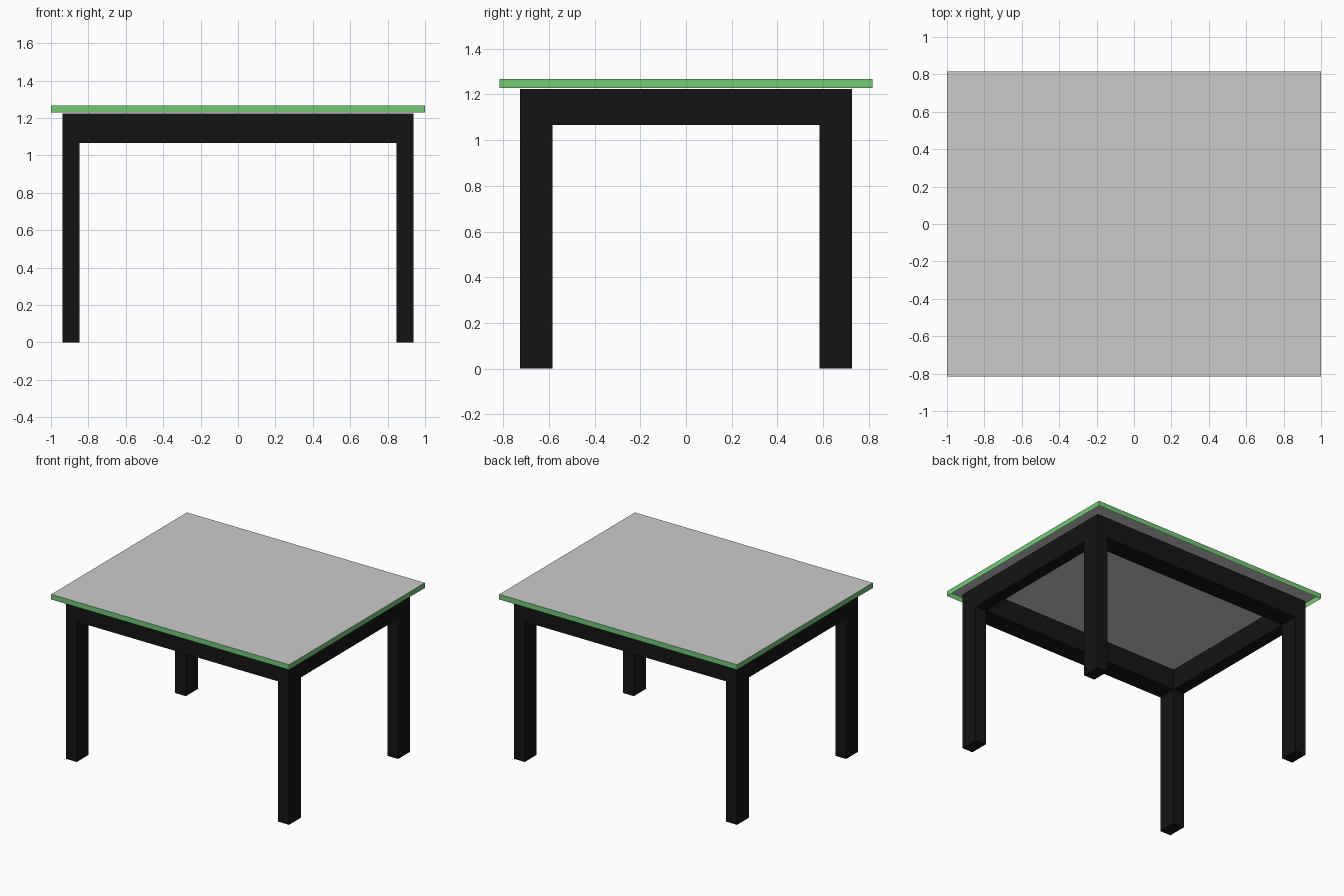
import bpy, bmesh

if "Cube" in bpy.data.objects:
    bpy.data.objects.remove(bpy.data.objects["Cube"])

def material(name, rgb):
    m = bpy.data.materials.new(name)
    m.diffuse_color = (*rgb, 1)
    m.use_nodes = True
    m.node_tree.nodes["Principled BSDF"].inputs["Base Color"].default_value = m.diffuse_color
    return m

black = material("black_paint", (0.007, 0.007, 0.007))
green = material("green_edge", (0.17, 0.58, 0.17))

def finish(name, bm, mat=None):
    me = bpy.data.meshes.new(name)
    bm.to_mesh(me)
    bm.free()
    ob = bpy.data.objects.new(name, me)
    bpy.context.collection.objects.link(ob)
    if mat:
        me.materials.append(mat)
    return ob

def box_mesh(x0, x1, y0, y1, z0, z1):
    bm = bmesh.new()
    bmesh.ops.create_cube(bm, size=1)
    for v in bm.verts:
        v.co.x = x1 if v.co.x > 0 else x0
        v.co.y = y1 if v.co.y > 0 else y0
        v.co.z = z1 if v.co.z > 0 else z0
    return bm

XO, XI = 0.938, 0.847        # leg outer / inner in x
YO, YI = 0.727, 0.583        # leg outer / inner in y
LEG_TOP, RAIL_BOTTOM = 1.224, 1.066
TOP_X, TOP_Y, TOP_LOW, TOP_HIGH = 1.0, 0.815, 1.228, 1.267

# Legs and rails, flush with each other
for sy, end in ((-1, "front"), (1, "back")):
    y0, y1 = sorted((sy * YI, sy * YO))
    for sx, side in ((-1, "left"), (1, "right")):
        x0, x1 = sorted((sx * XI, sx * XO))
        finish(f"{end}_{side}_leg", box_mesh(x0, x1, y0, y1, 0, LEG_TOP), black)
    finish(f"{end}_rail", box_mesh(-XI, XI, y0, y1, RAIL_BOTTOM, LEG_TOP), black)
for sx, side in ((-1, "left"), (1, "right")):
    x0, x1 = sorted((sx * XI, sx * XO))
    finish(f"{side}_rail", box_mesh(x0, x1, -YI, YI, RAIL_BOTTOM, LEG_TOP), black)

# Grey table top sheet
bm = box_mesh(-TOP_X, TOP_X, -TOP_Y, TOP_Y, TOP_LOW, TOP_HIGH)
bm.normal_update()
bmesh.ops.delete(bm, geom=[f for f in bm.faces if f.normal.z < 0.5], context='FACES')
finish("table_top", bm)

# Green edge band, open underneath
bm = box_mesh(-TOP_X, TOP_X, -TOP_Y, TOP_Y, TOP_LOW, TOP_HIGH)
bm.normal_update()
bmesh.ops.delete(bm, geom=[f for f in bm.faces if abs(f.normal.z) > 0.5], context='FACES')
finish("table_top_edge", bm, green)
